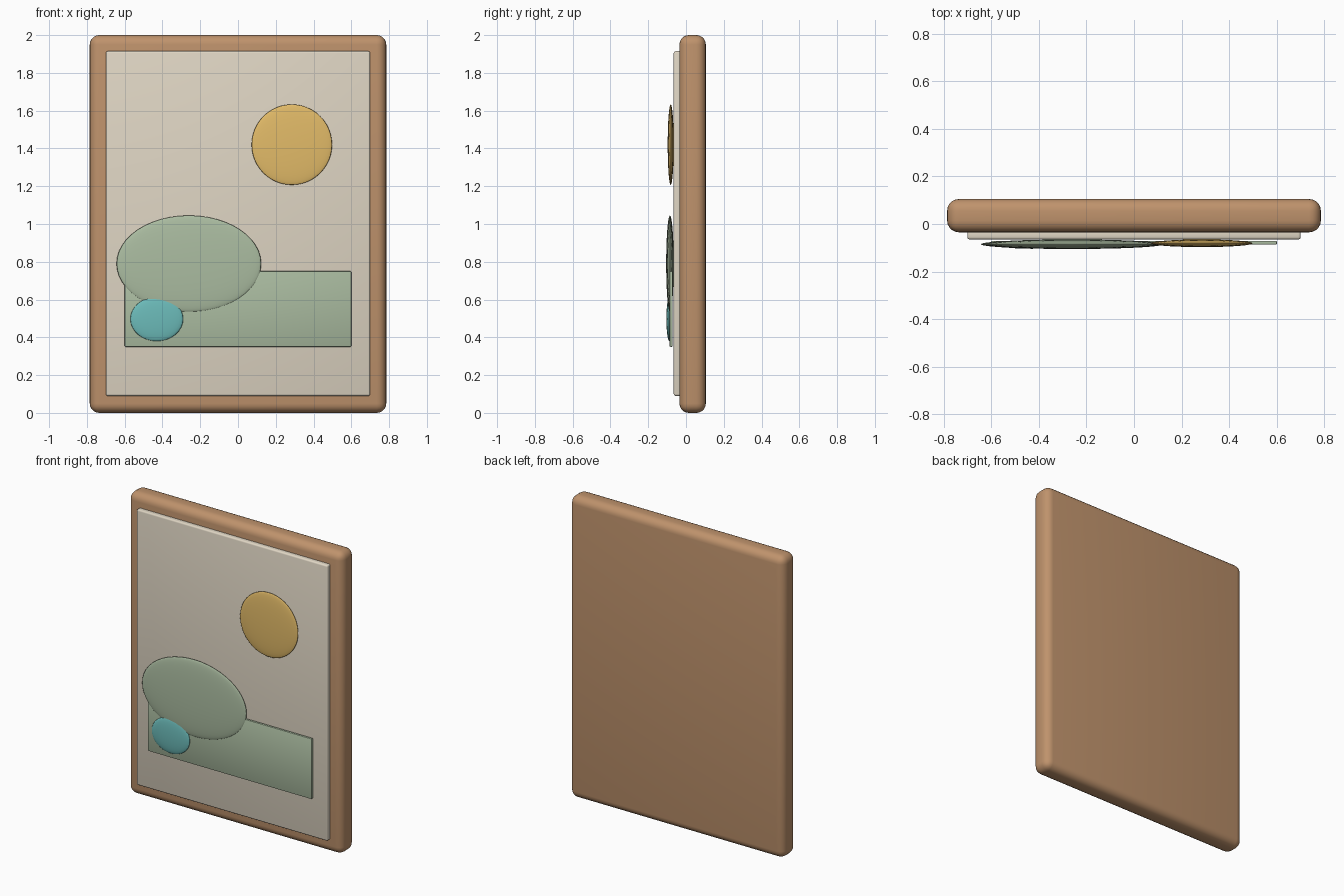
import bpy

if "Cube" in bpy.data.objects:
    bpy.data.objects.remove(bpy.data.objects["Cube"])


def paint(obj, rgb):
    mat = bpy.data.materials.new(obj.name + "_colour")
    mat.diffuse_color = (*rgb, 1)
    mat.use_nodes = True
    mat.node_tree.nodes["Principled BSDF"].inputs["Base Color"].default_value = mat.diffuse_color
    obj.data.materials.append(mat)


def slab(name, x, y, z, bevel, segments, rgb):
    """Rounded box given by its (min, max) range on each axis."""
    ranges = (x, y, z)
    bpy.ops.mesh.primitive_cube_add(size=1, location=[(a + b) / 2 for a, b in ranges])
    obj = bpy.context.object
    obj.name = name
    obj.scale = [b - a for a, b in ranges]
    bpy.ops.object.transform_apply(location=False, rotation=False, scale=True)
    mod = obj.modifiers.new("rounding", 'BEVEL')
    mod.width = bevel
    mod.segments = segments
    bpy.ops.object.modifier_apply(modifier=mod.name)
    bpy.ops.object.shade_smooth_by_angle()
    paint(obj, rgb)


def disc(name, centre, radii, segments, rgb):
    """Flattened sphere lying against the canvas."""
    bpy.ops.mesh.primitive_uv_sphere_add(segments=segments, ring_count=segments // 2,
                                         radius=1, location=centre)
    obj = bpy.context.object
    obj.name = name
    obj.scale = radii
    bpy.ops.object.transform_apply(location=False, rotation=False, scale=True)
    bpy.ops.object.shade_smooth()
    paint(obj, rgb)


# Wooden frame and canvas
slab("frame", (-0.785, 0.785), (-0.035, 0.105), (0, 2), 0.05, 5, (0.52, 0.29, 0.15))
slab("canvas", (-0.70, 0.70), (-0.065, -0.025), (0.09, 1.915), 0.01, 3, (0.74, 0.67, 0.55))

# Painted relief shapes
slab("field", (-0.60, 0.60), (-0.087, -0.071), (0.35, 0.75), 0.004, 2, (0.41, 0.51, 0.36))
disc("sun", (0.285, -0.081, 1.42), (0.213, 0.016, 0.213), 48, (0.77, 0.50, 0.14))
disc("hill", (-0.26, -0.085, 0.79), (0.383, 0.020, 0.255), 48, (0.41, 0.51, 0.36))
disc("pond", (-0.43, -0.088, 0.497), (0.14, 0.016, 0.117), 32, (0.15, 0.50, 0.49))
